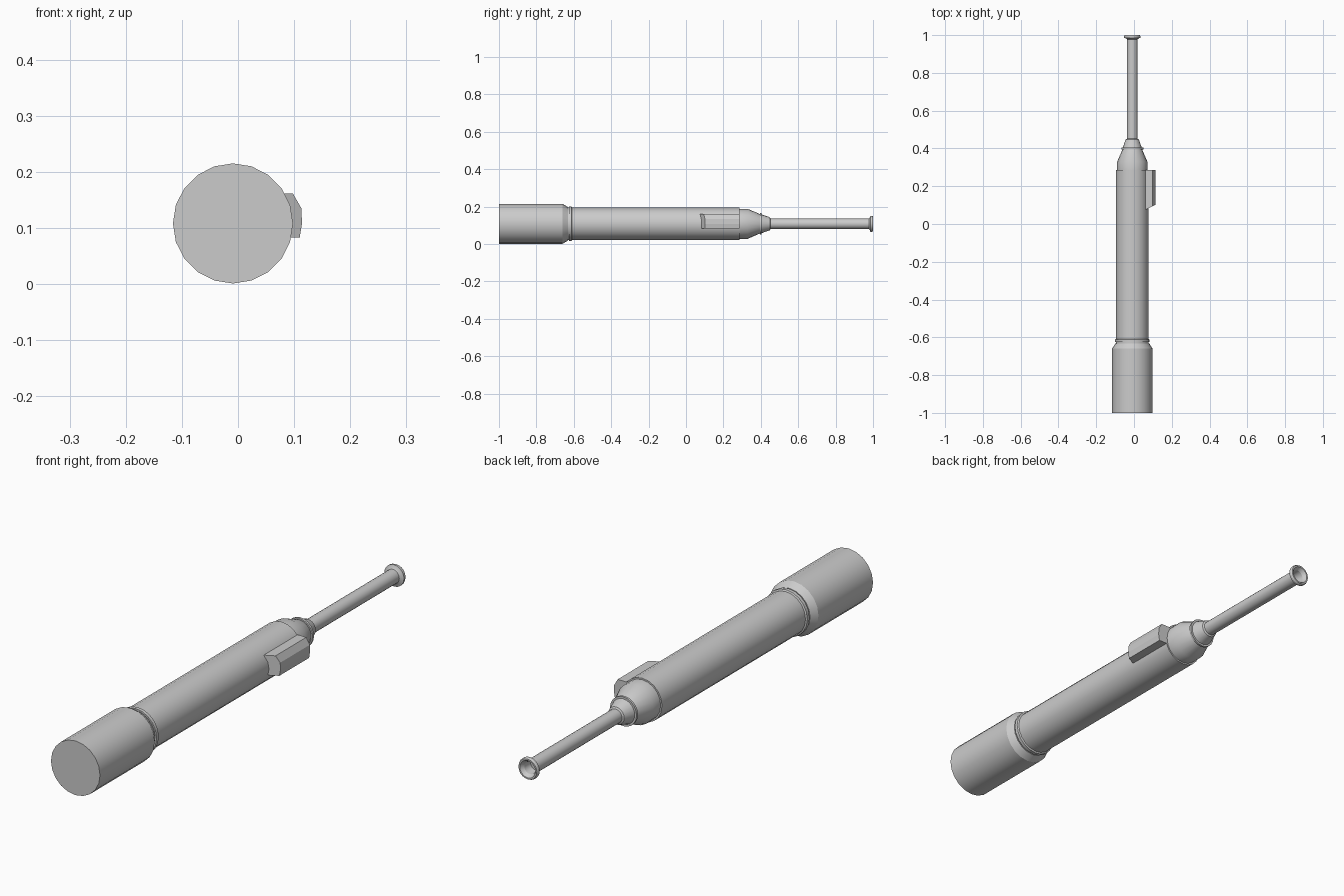
import bpy, bmesh, math

if "Cube" in bpy.data.objects:
    bpy.data.objects.remove(bpy.data.objects["Cube"])

CX, CZ, SIDES = -0.009, 0.108, 20


def finish(name, bm):
    bmesh.ops.recalc_face_normals(bm, faces=bm.faces)
    me = bpy.data.meshes.new(name)
    bm.to_mesh(me)
    bm.free()
    ob = bpy.data.objects.new(name, me)
    bpy.context.collection.objects.link(ob)
    return ob


def lathe(name, profile):
    """Turn (y, radius) points around the long axis and cap both ends."""
    bm = bmesh.new()
    rings = []
    for y, r in profile:
        rings.append([bm.verts.new((CX + r * math.sin(2 * math.pi * i / SIDES), y,
                                    CZ + r * math.cos(2 * math.pi * i / SIDES)))
                      for i in range(SIDES)])
    for a, b in zip(rings, rings[1:]):
        for i in range(SIDES):
            j = (i + 1) % SIDES
            bm.faces.new((a[i], a[j], b[j], b[i]))
    bm.faces.new(rings[0])
    bm.faces.new(rings[-1])
    ob = finish(name, bm)
    bpy.ops.object.select_all(action='DESELECT')
    ob.select_set(True)
    bpy.context.view_layer.objects.active = ob
    bpy.ops.object.shade_smooth_by_angle(angle=math.radians(25))
    return ob


# Wide rear housing with chamfered front edge
lathe("rear_housing", [(-1, .107), (-.66, .107), (-.632, .09), (-.632, .082)])
# Thin collar between housing and tube
lathe("rear_collar", [(-.634, .084), (-.626, .084), (-.626, .092), (-.612, .092), (-.609, .086)])
# Main tube
lathe("main_tube", [(-.634, .086), (.285, .086), (.285, .078)])
# Stepped nose cone
lathe("nose_cone", [(.28, .08), (.33, .08), (.395, .052), (.395, .058), (.404, .058),
                    (.404, .05), (.448, .035), (.452, .027)])
# Slim hollow barrel with flared rim
lathe("barrel", [(.44, .028), (.978, .028), (.984, .036), (.986, .043), (.994, .043),
                 (1, .040), (1, .034), (.985, .025), (.95, .022)])

# Side block: faceted section with a sloping front end
section = [(.06, .161), (.098, .161), (.113, .135), (.114, .108), (.110, .083), (.06, .083)]
bm = bmesh.new()
front = [bm.verts.new((x, .075 + (x - .06) * .5, z)) for x, z in section]
back = [bm.verts.new((x, .286, z)) for x, z in section]
bm.faces.new(front)
bm.faces.new(back)
for i in range(len(section)):
    j = (i + 1) % len(section)
    bm.faces.new((front[i], front[j], back[j], back[i]))
finish("side_block", bm)
